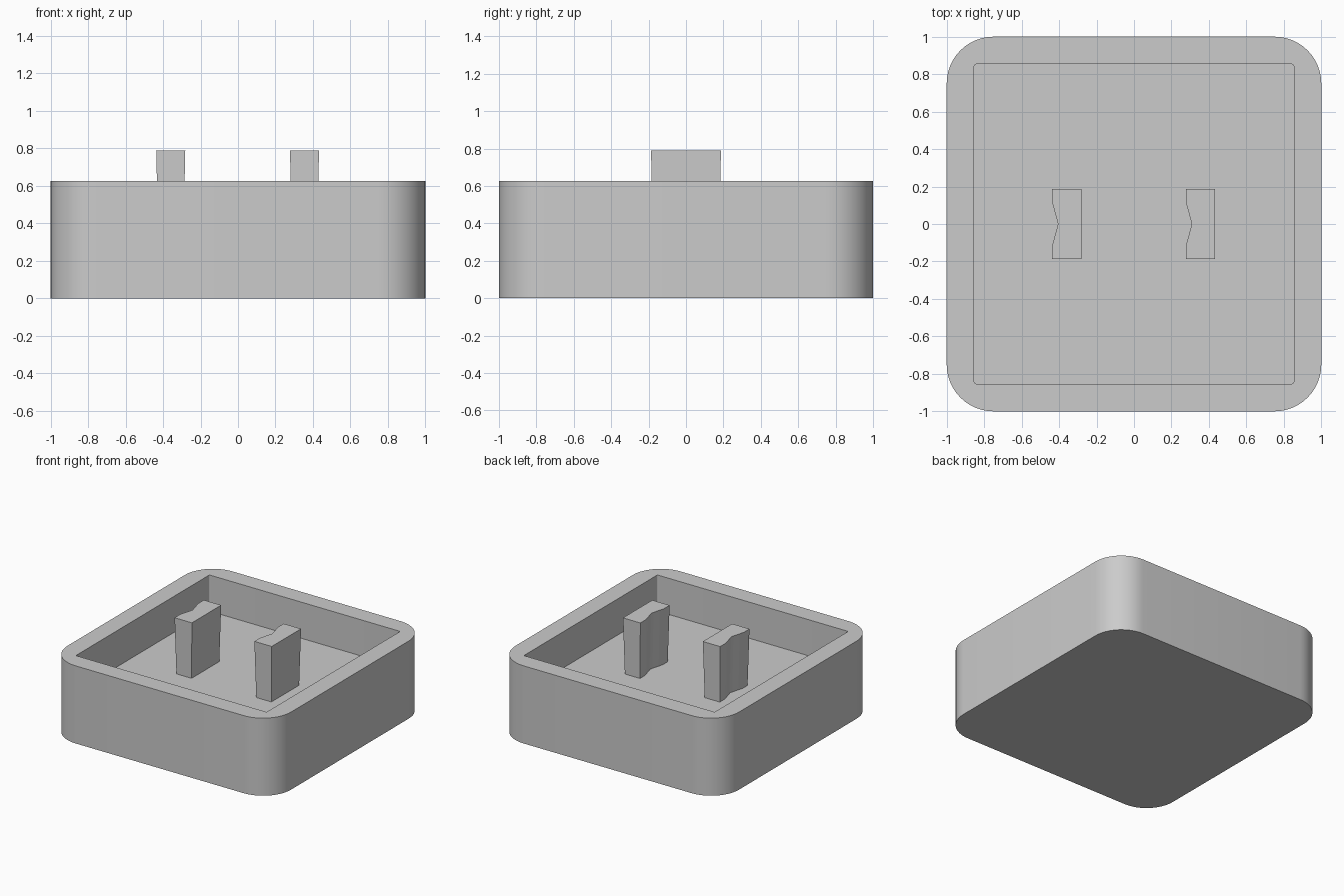
import bpy
import bmesh
import math

default = bpy.data.objects.get("Cube")
if default:
    bpy.data.objects.remove(default, do_unlink=True)

grey = bpy.data.materials.new("plain grey")
grey.use_nodes = True
colour = (0.6, 0.6, 0.6, 1)
grey.diffuse_color = colour
grey.node_tree.nodes["Principled BSDF"].inputs["Base Color"].default_value = colour


def rounded_square(half, radius, steps=12):
    """Counter-clockwise outline of a square with round corners."""
    points = []
    for corner in range(4):
        middle = math.pi / 4 + corner * math.pi / 2
        cx = math.copysign(half - radius, math.cos(middle))
        cy = math.copysign(half - radius, math.sin(middle))
        for i in range(steps + 1):
            a = (corner + i / steps) * math.pi / 2
            points.append((cx + radius * math.cos(a), cy + radius * math.sin(a)))
    return points


def loft(name, sections):
    """Join (outline, height) sections with quads and cap both ends."""
    bm = bmesh.new()
    rings = [[bm.verts.new((x, y, z)) for x, y in outline] for outline, z in sections]
    for low, high in zip(rings, rings[1:]):
        for i in range(len(low)):
            j = (i + 1) % len(low)
            bm.faces.new((low[i], low[j], high[j], high[i]))
    bm.faces.new(rings[0][::-1])
    bm.faces.new(rings[-1])
    bmesh.ops.recalc_face_normals(bm, faces=bm.faces)
    mesh = bpy.data.meshes.new(name)
    bm.to_mesh(mesh)
    bm.free()
    mesh.materials.append(grey)
    obj = bpy.data.objects.new(name, mesh)
    bpy.context.collection.objects.link(obj)
    bpy.ops.object.select_all(action="DESELECT")
    obj.select_set(True)
    bpy.context.view_layer.objects.active = obj
    bpy.ops.object.shade_smooth_by_angle(angle=math.radians(30))
    return obj


FLOOR, RIM, POST_TOP = 0.335, 0.627, 0.79

# Open tray: outer wall, rim, inner wall and raised floor
outer = rounded_square(1.0, 0.25)
inner = rounded_square(0.853, 0.01)
loft("tray", [(outer, 0), (outer, RIM), (inner, RIM), (inner, FLOOR)])


def post_outline(inset):
    """Block outline with a shallow rounded notch in its -x side."""
    w, d = 0.0775 - inset, 0.187 - inset
    notch = [(0, 0.115), (0.012, 0.07), (0.026, 0.02), (0.031, 0)]
    side = notch + [(dx, -y) for dx, y in notch[-2::-1]]
    return [(-w, -d), (w, -d), (w, d), (-w, d)] + [(-w + dx, y) for dx, y in side]


# Two identical posts, slightly narrower at the foot
for name, x in (("right_post", -0.359), ("left_post", 0.355)):
    post = loft(name, [(post_outline(0.01), FLOOR), (post_outline(0), POST_TOP)])
    post.location.x = x
